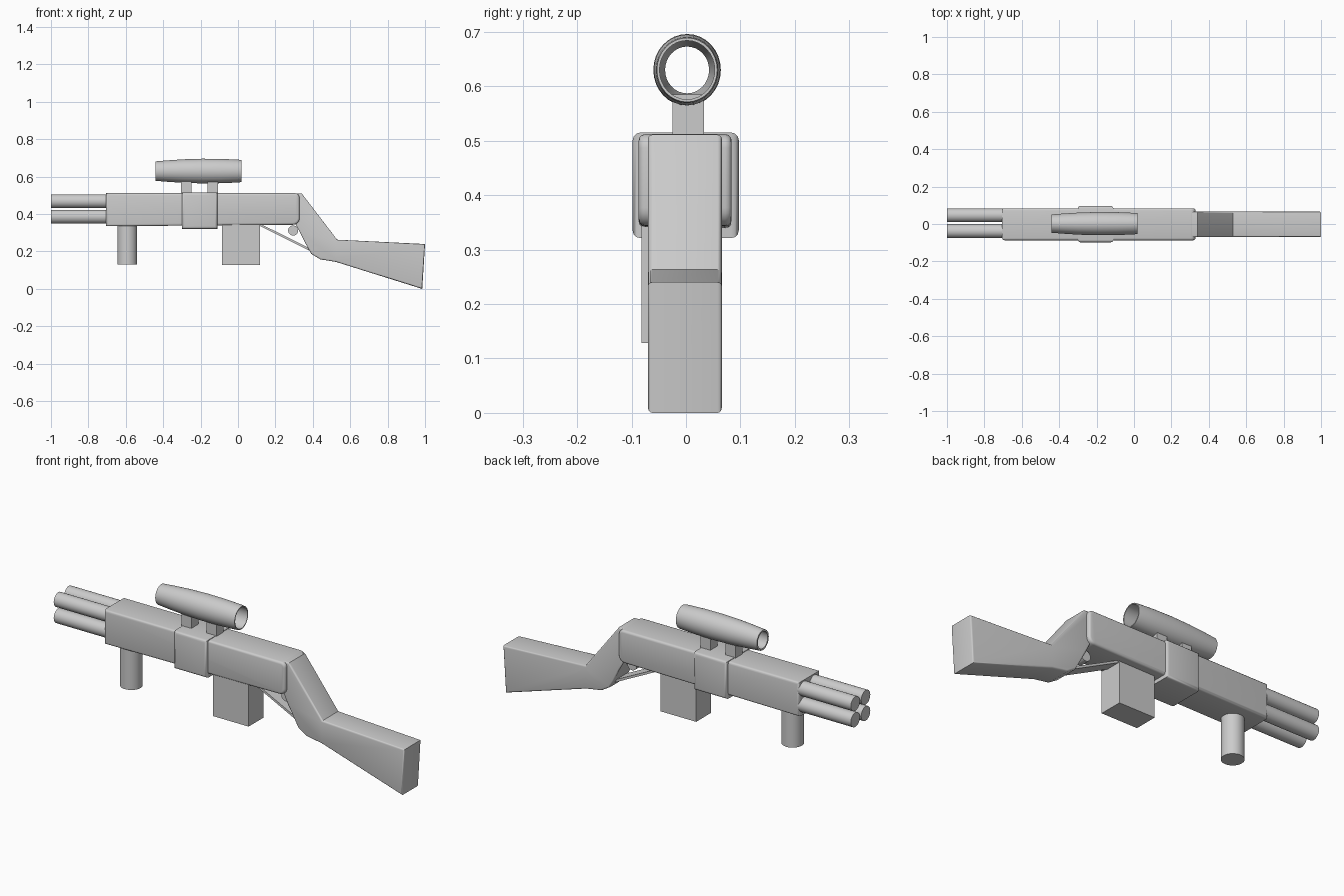
import bpy, bmesh, math
from mathutils import Matrix

if "Cube" in bpy.data.objects:
    bpy.data.objects.remove(bpy.data.objects["Cube"])


def finish(name, bm, smooth=True):
    bmesh.ops.recalc_face_normals(bm, faces=bm.faces)
    me = bpy.data.meshes.new(name)
    bm.to_mesh(me)
    bm.free()
    ob = bpy.data.objects.new(name, me)
    bpy.context.collection.objects.link(ob)
    if smooth:
        bpy.ops.object.select_all(action='DESELECT')
        ob.select_set(True)
        bpy.context.view_layer.objects.active = ob
        bpy.ops.object.shade_smooth_by_angle(angle=math.radians(35))
    return ob


def plate(name, profile, y0, y1, bevel=0.0):
    """Side profile (x, z) extruded from y0 to y1, with rounded side rims."""
    bm = bmesh.new()
    face = bm.faces.new([bm.verts.new((x, y0, z)) for x, z in profile])
    ext = bmesh.ops.extrude_face_region(bm, geom=[face])
    for v in ext['geom']:
        if isinstance(v, bmesh.types.BMVert):
            v.co.y = y1
    if bevel:
        rims = [e for e in bm.edges if abs(e.verts[0].co.y - e.verts[1].co.y) < 1e-6]
        bmesh.ops.bevel(bm, geom=rims, offset=bevel, segments=3, profile=0.5,
                        affect='EDGES', clamp_overlap=True)
    return finish(name, bm)


def box(name, x0, x1, y0, y1, z0, z1, bevel=0.0):
    return plate(name, [(x0, z0), (x1, z0), (x1, z1), (x0, z1)], y0, y1, bevel)


def cylinder(name, center, radius, length, axis='Z'):
    bm = bmesh.new()
    rot = {'X': Matrix.Rotation(math.pi / 2, 4, 'Y'),
           'Y': Matrix.Rotation(math.pi / 2, 4, 'X'), 'Z': Matrix()}[axis]
    bmesh.ops.create_cone(bm, cap_ends=True, segments=32, radius1=radius,
                          radius2=radius, depth=length,
                          matrix=Matrix.Translation(center) @ rot)
    return finish(name, bm)


def arc(cx, cz, r, a0, a1, n=5):
    return [(cx + r * math.cos(math.radians(a0 + (a1 - a0) * i / n)),
             cz + r * math.sin(math.radians(a0 + (a1 - a0) * i / n))) for i in range(n + 1)]


# Main body with rounded rear corners
plate('body', [(-0.705, 0.335)] + arc(0.295, 0.377, 0.034, -90, 0)
      + arc(0.304, 0.487, 0.025, 0, 90) + [(-0.705, 0.512)], -0.087, 0.084, 0.012)

# Raised band around the body
box('body_band', -0.30, -0.11, -0.098, 0.097, 0.321, 0.515, 0.014)

# Four barrels
for i, y in enumerate((-0.038, 0.047)):
    for j, z in enumerate((0.386, 0.469)):
        cylinder(f'barrel_{2 * i + j + 1}', (-0.84, y, z), 0.037, 0.32, 'X')

# Front grip and magazine
cylinder('front_grip', (-0.592, -0.025, 0.24), 0.053, 0.22)
box('magazine', -0.086, 0.118, -0.082, 0.04, 0.128, 0.36)

# Shoulder stock
plate('stock', [(0.30, 0.36), (0.335, 0.295), (0.372, 0.222), (0.392, 0.187),
                (0.44, 0.158), (0.525, 0.144), (0.985, 0.0), (1.0, 0.24),
                (0.53, 0.263), (0.34, 0.511), (0.30, 0.511)], -0.07, 0.066, 0.008)

# Trigger and its guard strap
cylinder('trigger', (0.295, -0.005, 0.312), 0.027, 0.05, 'Y')
plate('trigger_guard', [(0.11, 0.340), (0.385, 0.203), (0.39, 0.214), (0.125, 0.345)],
      -0.045, 0.035)

# Scope mounts
for i, x in enumerate((-0.305, -0.162)):
    box(f'scope_mount_{i + 1}', x, x + 0.056, -0.025, 0.033, 0.50, 0.585)

# Scope: hollow bulged tube, lathed around x
outer = [(-0.44, 0.052), (-0.38, 0.057), (-0.29, 0.063), (-0.19, 0.066),
         (-0.09, 0.065), (0.0, 0.061), (0.018, 0.059)]
inner = [(0.018, 0.054), (-0.09, 0.056), (-0.19, 0.056), (-0.30, 0.053), (-0.44, 0.043)]
loop, n = outer + inner, 32
bm = bmesh.new()
rings = [[bm.verts.new((x, 0.002 + 0.94 * r * math.cos(2 * math.pi * k / n),
                        0.63 + r * math.sin(2 * math.pi * k / n))) for k in range(n)]
         for x, r in loop]
for a, b in zip(rings, rings[1:] + rings[:1]):
    for k in range(n):
        bm.faces.new((a[k], a[(k + 1) % n], b[(k + 1) % n], b[k]))
finish('scope', bm)
